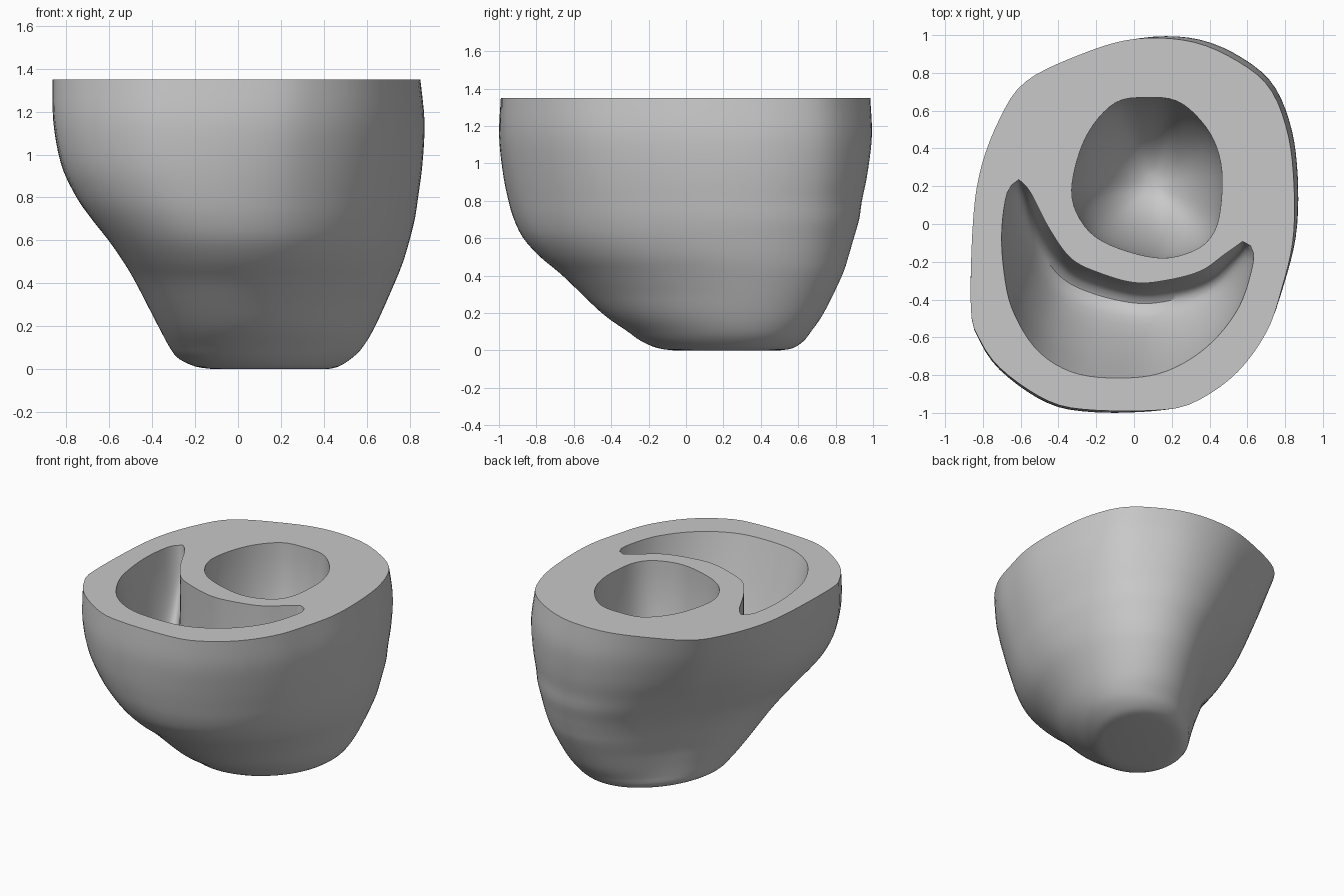
import bpy
import bmesh
import math

TOP = 1.35
SEGMENTS = 96

if "Cube" in bpy.data.objects:
    bpy.data.objects.remove(bpy.data.objects["Cube"])


def lerp(a, b, t):
    return [p + (q - p) * t for p, q in zip(a, b)]


def spline(points, count, closed=False):
    """Catmull-Rom curve through the points, resampled evenly along its length."""
    n = len(points)
    pick = (lambda i: points[i % n]) if closed else (lambda i: points[max(0, min(n - 1, i))])
    dense = []
    for i in range(n if closed else n - 1):
        a, b, c, d = (pick(i + k) for k in (-1, 0, 1, 2))
        for s in range(12):
            t = s / 12
            dense.append([0.5 * (2 * q + (r - p) * t + (2 * p - 5 * q + 4 * r - u) * t * t
                                 + (3 * q - p - 3 * r + u) * t ** 3)
                          for p, q, r, u in zip(a, b, c, d)])
    dense.append(list(points[0] if closed else points[-1]))
    lengths = [0]
    for a, b in zip(dense, dense[1:]):
        lengths.append(lengths[-1] + math.dist(a, b))
    result, j = [], 0
    for i in range(count):
        target = lengths[-1] * i / (count if closed else count - 1)
        while j < len(dense) - 2 and lengths[j + 1] < target:
            j += 1
        span = lengths[j + 1] - lengths[j]
        result.append(lerp(dense[j], dense[j + 1], (target - lengths[j]) / span if span else 0))
    return result


bm = bmesh.new()


def add_ring(points, z):
    return [bm.verts.new((p[0], p[1], z)) for p in points]


def bridge(a, b, closed=True):
    n = len(a)
    for i in range(n if closed else n - 1):
        j = (i + 1) % n
        corners = list(dict.fromkeys((a[i], a[j], b[j], b[i])))
        if len(corners) > 2:
            bm.faces.new(corners)


# Outer wall: rim outline blended into slanted ellipses that shrink towards the base
rim = spline([(.865, .22), (.83, .5), (.73, .74), (.54, .89), (.3, .985), (0, .995), (-.29, .91),
              (-.58, .765), (-.72, .56), (-.82, .29), (-.86, 0), (-.87, -.45), (-.83, -.6),
              (-.71, -.77), (-.46, -.94), (-.23, -.99), (.16, -.99), (.35, -.94), (.56, -.79),
              (.72, -.57), (.8, -.34), (.86, -.08)], SEGMENTS, True)

# height, x range, y range, flattening of the back right flank
levels = [(0, -.12, .42, -.06, .5, 0),
          (.012, -.2, .47, -.15, .57, .02),
          (.05, -.28, .53, -.24, .63, .06),
          (.1, -.32, .58, -.31, .67, .1),
          (.2, -.375, .64, -.45, .74, .13),
          (.4, -.48, .73, -.66, .84, .15),
          (.5, -.54, .77, -.78, .875, .15),
          (.6, -.61, .8, -.87, .905, .15),
          (.7, -.69, .825, -.92, .935, .15),
          (.8, -.76, .84, -.95, .95, .14),
          (.95, -.83, .86, -.98, .98, .11),
          (1.15, -.865, .87, -1, 1, .06),
          (TOP, -.865, .85, -.99, .985, 0)]

xs, ys = [p[0] for p in rim], [p[1] for p in rim]
mid = ((max(xs) + min(xs)) / 2, (max(ys) + min(ys)) / 2)
half = ((max(xs) - min(xs)) / 2, (max(ys) - min(ys)) / 2)
SLANT = math.asin(.3)


def wall_section(level):
    z, x0, x1, y0, y1, back_flat = level
    blend = max(0, min(1, (z - .3) / (TOP - .3)))
    section = []
    for p in rim:
        q = [(p[i] - mid[i]) / half[i] for i in (0, 1)]
        # start half the slant back so the points stay evenly spread
        angle = math.atan2(q[1], q[0]) - SLANT / 2
        q = lerp((math.cos(angle), math.sin(angle + SLANT)), q, blend)
        diagonal = max(0, (q[1] - q[0]) / math.hypot(*q) / math.sqrt(2))
        scale = 1 - back_flat * diagonal ** 4
        section.append(((x0 + x1) / 2 + q[0] * scale * (x1 - x0) / 2,
                        (y0 + y1) / 2 + q[1] * scale * (y1 - y0) / 2))
    return section


rows = spline(levels, 44)
rows[0], rows[-1] = levels[0], levels[-1]
wall = [add_ring(wall_section(row), max(0, min(TOP, row[0]))) for row in rows]
for lower, upper in zip(wall, wall[1:]):
    bridge(lower, upper)
bm.faces.new(wall[0])

# Round chamber: deep rounded bowl
mouth = spline([(-.33, .18), (-.26, .45), (-.11, .635), (.06, .67), (.24, .645), (.39, .5),
                (.46, .32), (.46, .1), (.42, -.05), (.32, -.14), (.13, -.18), (-.13, -.11),
                (-.27, 0)], 64, True)
floor_centre = (.1, .22)
bowl = []
for step in range(18):
    angle = math.pi / 2 * step / 18
    bowl.append(add_ring([lerp(floor_centre, p, math.cos(angle)) for p in mouth],
                         TOP - .97 * math.sin(angle)))
for upper, lower in zip(bowl, bowl[1:]):
    bridge(upper, lower)
bm.faces.new(bowl[-1])

# Crescent chamber: trough whose floor falls towards an undercut inner wall
tip_a, tip_b = (-.61, .235), (.575, -.093)
outer = spline([tip_a, (-.67, .17), (-.7, -.03), (-.69, -.24), (-.645, -.45), (-.52, -.66),
                (-.34, -.78), (-.12, -.815), (.14, -.79), (.375, -.66), (.55, -.45),
                (.63, -.21), (.62, -.12), tip_b], 56)
inner = spline([tip_a, (-.55, .17), (-.445, -.03), (-.33, -.185), (-.18, -.26), (0, -.31),
                (.16, -.3), (.35, -.25), (.48, -.16), tip_b], 56)
trough = []
for i, (a, b) in enumerate(zip(outer, inner)):
    if i in (0, len(outer) - 1):
        trough.append([bm.verts.new((*a, TOP))] * 17)
        continue
    middle = math.sin(math.pi * i / (len(outer) - 1))
    depth = .93 * middle ** .5
    station = []
    for step in range(17):
        angle = math.pi * step / 16
        drop = max(0, math.sin(angle)) ** .8
        across = ((1 - math.cos(angle)) / 2) ** (.75 - .3 * middle) + .06 * middle * drop
        x, y = lerp(a, b, across)
        station.append(bm.verts.new((x, y, TOP - depth * drop)))
    trough.append(station)
for a, b in zip(trough, trough[1:]):
    bridge(a, b, closed=False)

# Flat cut face with both chamber openings
edges = [e for e in bm.edges if e.is_boundary]
bmesh.ops.triangle_fill(bm, edges=edges, use_beauty=True, normal=(0, 0, 1))
bmesh.ops.recalc_face_normals(bm, faces=bm.faces[:])

mesh = bpy.data.meshes.new("chambered_body")
bm.to_mesh(mesh)
bm.free()
body = bpy.data.objects.new("chambered_body", mesh)
bpy.context.collection.objects.link(body)

colour = (.58, .58, .58, 1)
grey = bpy.data.materials.new("plain_grey")
grey.use_nodes = True
grey.diffuse_color = colour
grey.node_tree.nodes["Principled BSDF"].inputs["Base Color"].default_value = colour
mesh.materials.append(grey)

bpy.ops.object.select_all(action="DESELECT")
body.select_set(True)
bpy.context.view_layer.objects.active = body
bpy.ops.object.shade_smooth_by_angle(angle=math.radians(40))
